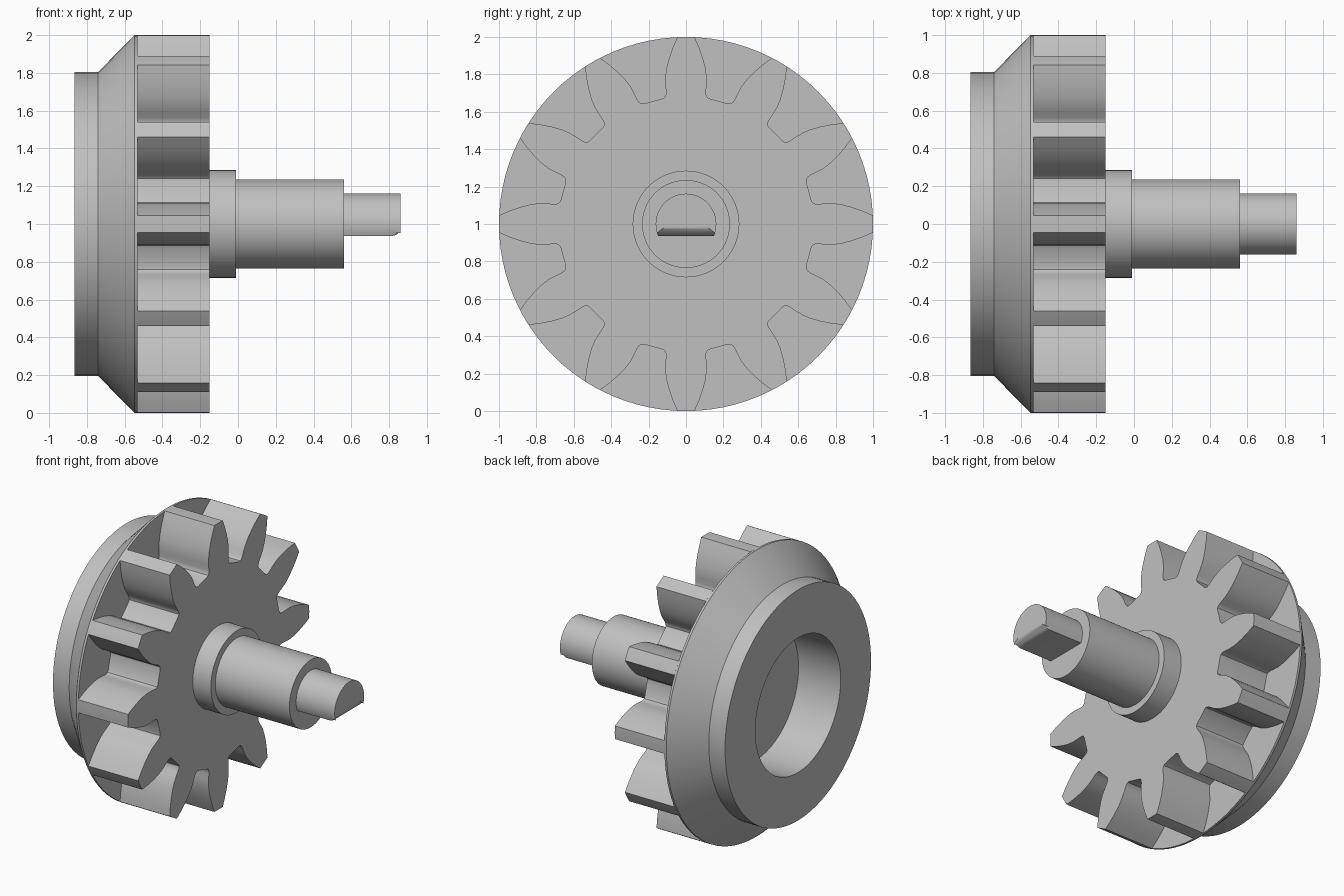
import bpy, bmesh, math
from mathutils import Matrix, Vector

cube = bpy.data.objects.get("Cube")
if cube:
    bpy.data.objects.remove(cube, do_unlink=True)

grey = bpy.data.materials.new("light grey")
grey.use_nodes = True
colour = (0.53, 0.53, 0.53, 1)
grey.diffuse_color = colour
grey.node_tree.nodes["Principled BSDF"].inputs["Base Color"].default_value = colour

SEGMENTS = 96
CENTRE_Z = 1.0


def finish(name, bm, angle=28):
    """Turn a bmesh built around the x axis into a shaded object."""
    bmesh.ops.remove_doubles(bm, verts=bm.verts[:], dist=1e-5)
    bmesh.ops.recalc_face_normals(bm, faces=bm.faces[:])
    bmesh.ops.translate(bm, verts=bm.verts[:], vec=(0, 0, CENTRE_Z))
    mesh = bpy.data.meshes.new(name)
    bm.to_mesh(mesh)
    bm.free()
    mesh.materials.append(grey)
    obj = bpy.data.objects.new(name, mesh)
    bpy.context.collection.objects.link(obj)
    bpy.ops.object.select_all(action='DESELECT')
    obj.select_set(True)
    bpy.context.view_layer.objects.active = obj
    bpy.ops.object.shade_smooth_by_angle(angle=math.radians(angle))


def lathe(name, profile):
    """Spin (x, radius) points around the x axis."""
    bm = bmesh.new()
    verts = [bm.verts.new((x, 0, r)) for x, r in profile]
    edges = [bm.edges.new(pair) for pair in zip(verts, verts[1:])]
    bmesh.ops.spin(bm, geom=verts + edges, cent=(0, 0, 0), axis=(1, 0, 0),
                   angle=math.tau, steps=SEGMENTS, use_merge=True)
    finish(name, bm)


def prism(outline, x0, x1):
    """Span a closed (y, z) outline between two x positions."""
    bm = bmesh.new()
    back, front = [[bm.verts.new((x, y, z)) for y, z in outline] for x in (x0, x1)]
    bm.faces.new(back)
    bm.faces.new(front)
    for i in range(len(outline)):
        bm.faces.new((back[i - 1], back[i], front[i], front[i - 1]))
    return bm


# Backing flange with a sloped rim and a blind bore
lathe("flange", [(-0.54, 0), (-0.54, 0.47), (-0.865, 0.47), (-0.865, 0.805),
                 (-0.74, 0.805), (-0.548, 1), (-0.533, 1), (-0.533, 0)])

# Toothed wheel: one tooth flank, mirrored and repeated
TEETH = 12
flank = [(0.046, 0.999), (0.07, 0.945), (0.091, 0.885), (0.105, 0.83),
         (0.111, 0.785), (0.11, 0.745), (0.107, 0.71), (0.108, 0.69),
         (0.114, 0.677), (0.126, 0.670)]
tip = [(math.sin(a), math.cos(a)) for a in (-0.023, 0, 0.023)]
tooth = [(-y, z) for y, z in reversed(flank)] + tip + flank
outline = []
for i in range(TEETH):
    turn = Matrix.Rotation(-i * math.tau / TEETH, 2)
    outline += [turn @ Vector(point) for point in tooth]
finish("toothed_wheel", prism(outline, -0.533, -0.15))

# Stepped shaft
lathe("shaft_collar", [(-0.16, 0), (-0.16, 0.285), (-0.01, 0.285), (-0.01, 0)])
lathe("shaft", [(-0.02, 0), (-0.02, 0.235), (0.562, 0.235), (0.562, 0)])

# Drive end: round bar with a flat underside and a softened end
RADIUS, FLAT, END = 0.162, -0.063, 0.86
start = math.asin(FLAT / RADIUS)
steps = 40
arc = [start + (math.pi - 2 * start) * i / steps for i in range(steps + 1)]
bm = prism([(RADIUS * math.cos(a), RADIUS * math.sin(a)) for a in arc], 0.55, END)
rim = [e for e in bm.edges if all(v.co.x > END - 0.001 for v in e.verts)]
bmesh.ops.bevel(bm, geom=rim, offset=0.045, offset_type='OFFSET', segments=6,
                profile=0.5, affect='EDGES')
finish("drive_end", bm, 35)
